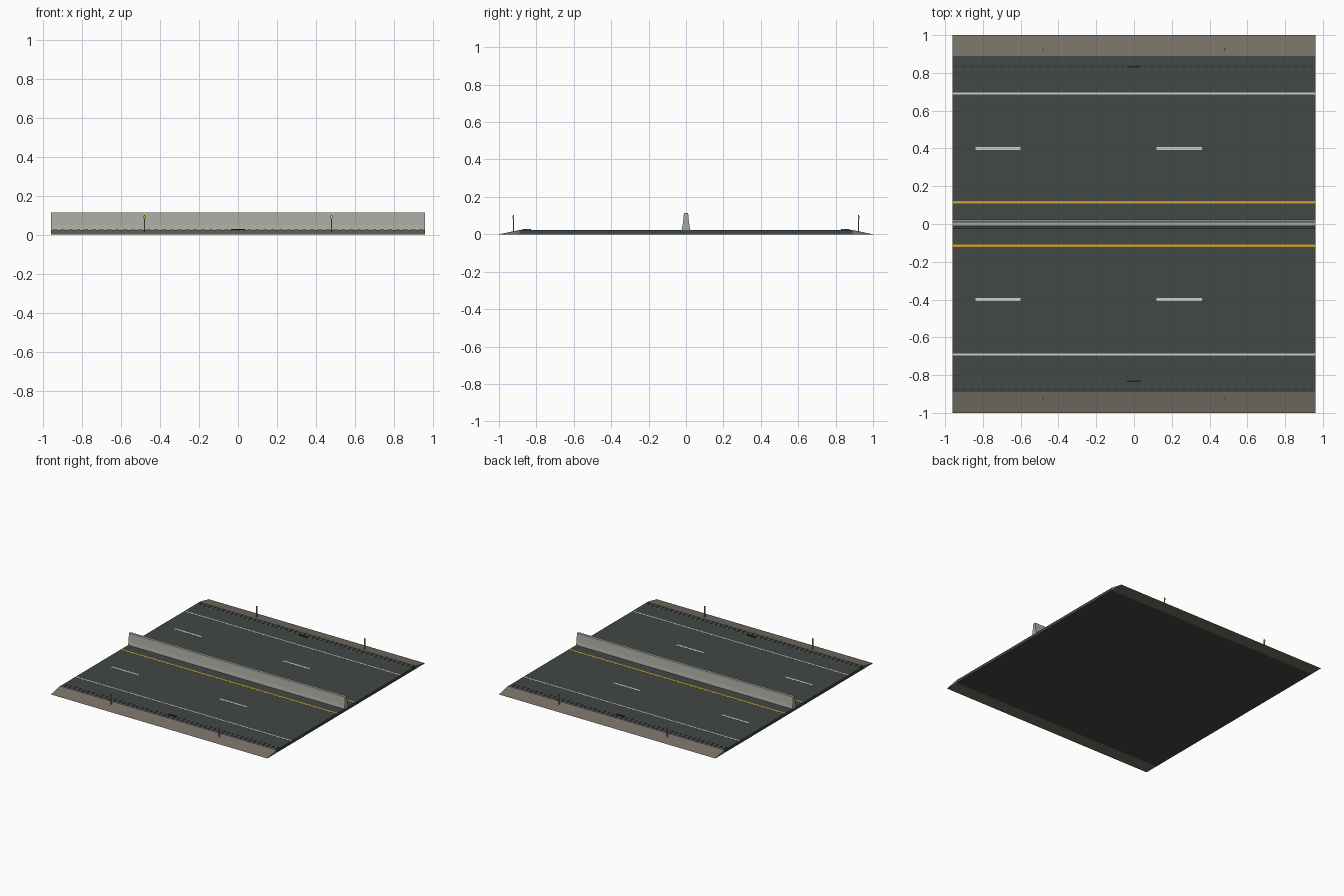
import bpy

cube = bpy.data.objects.get("Cube")
if cube:
    bpy.data.objects.remove(cube, do_unlink=True)


def material(name, rgb):
    m = bpy.data.materials.new(name)
    m.use_nodes = True
    m.diffuse_color = (*rgb, 1)
    m.node_tree.nodes["Principled BSDF"].inputs["Base Color"].default_value = (*rgb, 1)
    return m


asphalt = material("asphalt", (0.054, 0.065, 0.063))
gravel = material("gravel", (0.19, 0.165, 0.13))
concrete = material("concrete", (0.40, 0.40, 0.36))
white = material("white paint", (0.62, 0.63, 0.58))
yellow = material("yellow paint", (0.62, 0.36, 0.02))
iron = material("dark iron", (0.012, 0.013, 0.014))
steel = material("post grey", (0.33, 0.34, 0.32))
amber = material("amber reflector", (0.75, 0.42, 0.01))

HALF = 0.96     # half length of the road
TOP = 0.023     # road surface height


def prism(name, profile, spans, mat):
    """Extrude a (y, z) profile along x over each (start, end) span."""
    verts, faces = [], []
    n = len(profile)
    for x0, x1 in spans:
        b = len(verts)
        verts += [(x, y, z) for x in (x0, x1) for y, z in profile]
        faces.append([b + i for i in reversed(range(n))])
        faces.append([b + n + i for i in range(n)])
        for i in range(n):
            j = (i + 1) % n
            faces.append([b + i, b + j, b + n + j, b + n + i])
    mesh = bpy.data.meshes.new(name)
    mesh.from_pydata(verts, [], faces)
    mesh.materials.append(mat)
    obj = bpy.data.objects.new(name, mesh)
    bpy.context.collection.objects.link(obj)
    # Consistent outward normals
    import bmesh
    bm = bmesh.new()
    bm.from_mesh(mesh)
    bmesh.ops.recalc_face_normals(bm, faces=bm.faces)
    bm.to_mesh(mesh)
    bm.free()
    return obj


def box(name, spans, y, width, z0, z1, mat):
    a, b = y - width / 2, y + width / 2
    return prism(name, [(a, z0), (b, z0), (b, z1), (a, z1)], spans, mat)


full = [(-HALF, HALF)]

# Road slab and central barrier
box("road_slab", full, 0, 1.78, 0, TOP, asphalt)
prism("median_barrier", [(-0.023, TOP), (0.023, TOP), (0.018, 0.05),
                         (0.011, 0.114), (-0.011, 0.114), (-0.018, 0.05)], full, concrete)

dashes = [(-0.84, -0.60), (0.12, 0.36)]
pitch = 0.04
rumbles = [(-HALF + pitch * (i + 0.25), -HALF + pitch * (i + 0.75)) for i in range(48)]
paint = TOP + 0.001

for side, label in ((-1, "front"), (1, "back")):
    # Sloping gravel shoulder
    prism(label + "_shoulder", [(side * 0.89, 0), (side, 0), (side * 0.89, TOP)], full, gravel)
    # Painted lines
    box(label + "_median_line", full, side * 0.115, 0.015, TOP - 0.002, paint, yellow)
    box(label + "_edge_line", full, side * 0.69, 0.011, TOP - 0.002, paint, white)
    box(label + "_lane_dashes", dashes, side * 0.40, 0.015, TOP - 0.002, paint, white)
    # Rumble strip ridges
    prism(label + "_rumble_strip", [(side * 0.825, TOP - 0.002), (side * 0.84, 0.027),
                                    (side * 0.872, 0.027), (side * 0.888, TOP - 0.002)],
          rumbles, asphalt)
    # Drain slot
    box(label + "_drain", [(-0.036, 0.036)], side * 0.832, 0.009, TOP - 0.002, 0.0285, iron)
    # Marker posts with reflectors facing outward
    for x, end in ((-0.48, "right"), (0.48, "left")):
        box(f"{label}_{end}_post", [(x - 0.003, x + 0.003)], side * 0.922, 0.007, 0.008, 0.102, steel)
        near = x * side > 0
        box(f"{label}_{end}_reflector", [(x - 0.004, x + 0.004)], side * 0.9265, 0.003,
            0.083, 0.097, amber if near else white)
